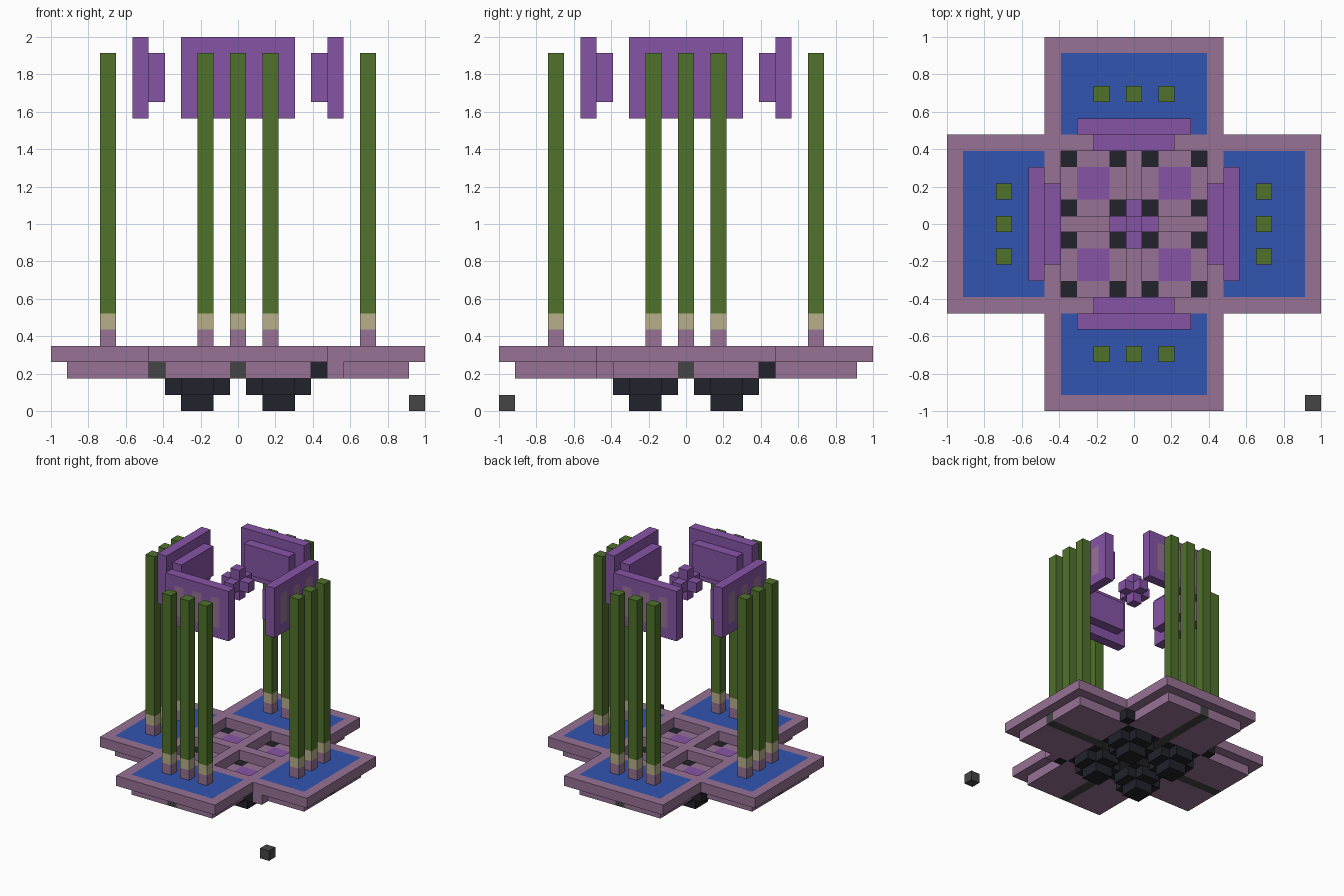
import bpy
import bmesh
from math import pi
from mathutils import Matrix, Vector

if "Cube" in bpy.data.objects:
    bpy.data.objects.remove(bpy.data.objects["Cube"], do_unlink=True)

U = 2 / 23  # size of one block


def material(name, r, g, b):
    m = bpy.data.materials.new(name)
    m.use_nodes = True
    m.diffuse_color = (r, g, b, 1)
    m.node_tree.nodes["Principled BSDF"].inputs["Base Color"].default_value = (r, g, b, 1)
    return m


COLOURS = [
    material("mauve", .31, .17, .30),
    material("purple", .24, .09, .38),
    material("green", .08, .17, .025),
    material("tan", .48, .43, .26),
    material("blue", .032, .09, .44),
    material("black", .016, .016, .025),
    material("dark_grey", .06, .06, .06),
]
MAUVE, PURPLE, GREEN, TAN, BLUE, BLACK, GREY = range(len(COLOURS))


def blocks(name, cells, turn=0):
    """Join unit blocks {(x, y, z): colour} into one outer skin; z is the block's bottom."""
    bm = bmesh.new()
    axes = [Vector(row) for row in Matrix.Identity(3)]
    for cell, colour in cells.items():
        mid = Vector(cell) + axes[2] / 2
        for i in range(3):
            for s in (-1, 1):
                n = axes[i] * s
                if tuple(int(c) for c in Vector(cell) + n) in cells:
                    continue
                a, b = axes[(i + 1) % 3] / 2, axes[(i + 2) % 3] / 2 * s
                c = mid + n / 2
                corners = (c - a - b, c + a - b, c + a + b, c - a + b)
                bm.faces.new([bm.verts.new(p * U) for p in corners]).material_index = colour
    bmesh.ops.remove_doubles(bm, verts=bm.verts, dist=U / 100)
    bmesh.ops.dissolve_limit(bm, angle_limit=.01, verts=bm.verts, edges=bm.edges,
                             delimit={'MATERIAL'})
    bm.transform(Matrix.Rotation(turn, 4, 'Z'))
    mesh = bpy.data.meshes.new(name)
    bm.to_mesh(mesh)
    bm.free()
    for m in COLOURS:
        mesh.materials.append(m)
    ob = bpy.data.objects.new(name, mesh)
    bpy.context.collection.objects.link(ob)
    return ob


def fill(xs, ys, zs, colour):
    return {(x, y, z): colour for x in xs for y in ys for z in zs}


def span(r):
    return range(-r, r + 1)


def cross(z, length, width, colour_of):
    """Cross-shaped layer; colour_of gives a colour or None for a hole."""
    out = {}
    for x in span(length):
        for y in span(length):
            if min(abs(x), abs(y)) <= width:
                colour = colour_of(max(abs(x), abs(y)), min(abs(x), abs(y)))
                if colour is not None:
                    out[x, y, z] = colour
    return out


# Upper plate: four pools around a window frame
def upper_colour(far, near):
    if far <= 4 and near >= 1:
        return None
    return BLUE if 6 <= far <= 10 and near <= 4 else MAUVE


blocks("upper_plate", cross(3, 11, 5, upper_colour))


# Lower plate: grey channels, pit floors with dark corners and purple centres
def lower_colour(far, near):
    if near == 0:
        return GREY
    if far in (1, 4) and near in (1, 4):
        return BLACK
    return PURPLE if far in (2, 3) and near in (2, 3) else MAUVE


blocks("lower_plate", cross(2, 10, 4, lower_colour))

# Stepped feet under the pits
for sx in (-1, 1):
    for sy in (-1, 1):
        foot = {}
        for i in range(1, 5):
            for j in range(1, 5):
                if i in (2, 3) or j in (2, 3):
                    foot[sx * i, sy * j, 1] = BLACK
                if i in (2, 3) and j in (2, 3):
                    foot[sx * i, sy * j, 0] = BLACK
        blocks("stepped_foot", foot)

        # Blocks in the inner corners of the cross
        dark = GREY if sx < 0 and sy < 0 else BLACK
        blocks("corner_block", {(sx * 5, sy * 5, 2): dark})
blocks("corner_side_block", {(6, -5, 2): MAUVE})
blocks("loose_block", {(11, -11, 0): GREY})

# Posts and hanging panels, one set per side
for k in range(4):
    turn = k * pi / 2
    for x in (-2, 0, 2):
        post = fill([x], [-8], range(6, 22), GREEN)
        post[x, -8, 5] = TAN
        post[x, -8, 4] = MAUVE
        blocks("post", post, turn)
    panel = fill(span(3), [-6], range(18, 23), PURPLE)
    panel.update(fill((-2, 0, 2), [-6], range(19, 22), MAUVE))
    panel.update(fill(span(2), [-5], range(19, 22), PURPLE))
    blocks("hanging_panel", panel, turn)

# Floating star in the middle
star = {}
for d in (-1, 0, 1):
    for cell in ((d, 0, 20), (0, d, 20), (0, 0, 20 + d)):
        star[cell] = PURPLE
blocks("floating_star", star)
